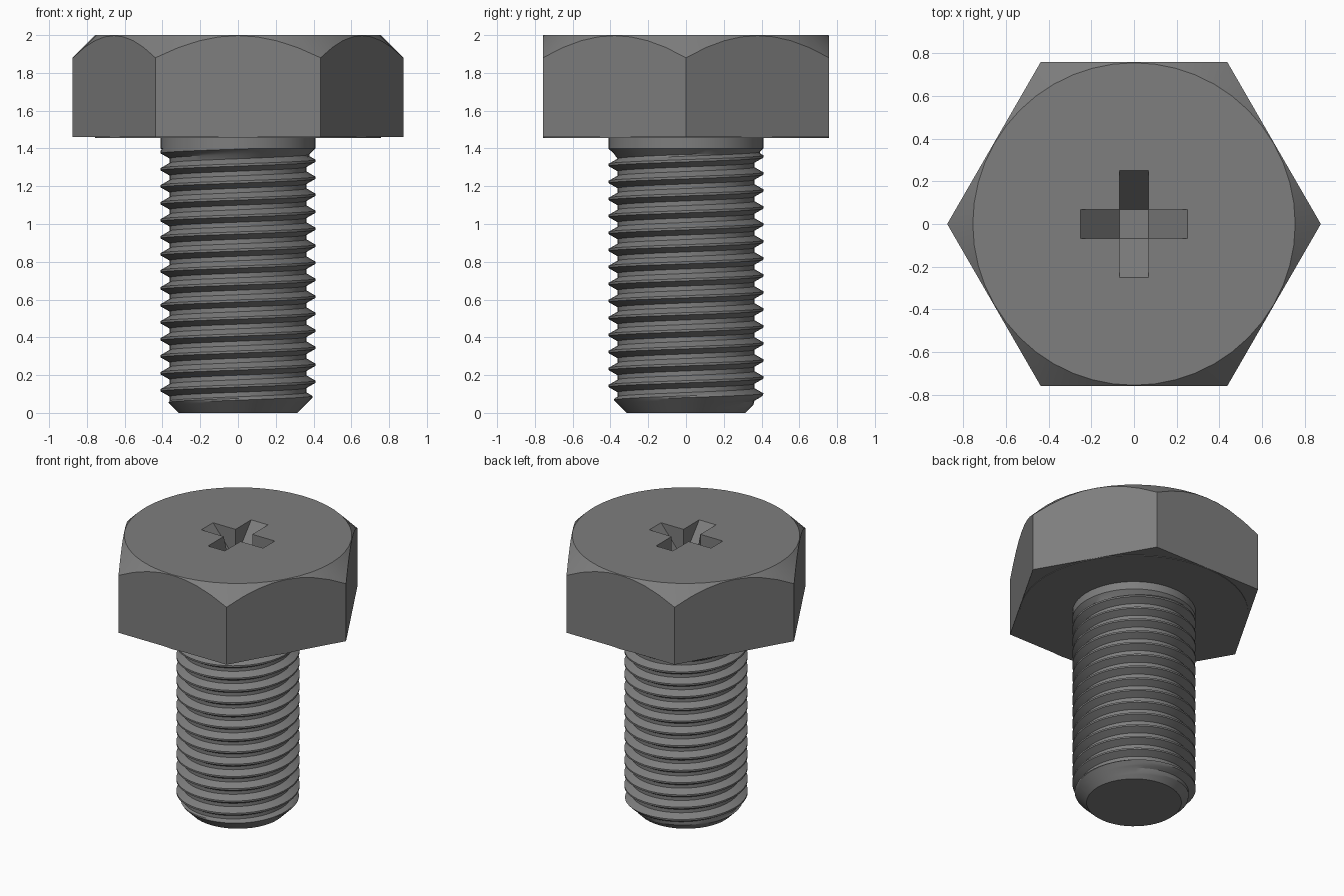
import bpy, bmesh, math
from mathutils import Matrix

if "Cube" in bpy.data.objects:
    bpy.data.objects.remove(bpy.data.objects["Cube"])

SEG = 48
PITCH, R_OUT, R_ROOT = 0.09, 0.41, 0.363
Z_RUNOUT, Z_HEAD, Z_TOP = 1.40, 1.46, 2.0

steel = bpy.data.materials.new("dark_steel")
steel.diffuse_color = (0.21, 0.21, 0.21, 1)
steel.use_nodes = True
steel.node_tree.nodes["Principled BSDF"].inputs["Base Color"].default_value = steel.diffuse_color


def make(name, bm):
    bmesh.ops.recalc_face_normals(bm, faces=bm.faces)
    me = bpy.data.meshes.new(name)
    bm.to_mesh(me)
    bm.free()
    me.materials.append(steel)
    ob = bpy.data.objects.new(name, me)
    bpy.context.collection.objects.link(ob)
    return ob


def cone(name, n, r1, r2, z0, z1):
    bm = bmesh.new()
    bmesh.ops.create_cone(bm, cap_ends=True, segments=n, radius1=r1, radius2=r2, depth=z1 - z0)
    # put a vertex on the +x axis
    v = max(bm.verts, key=lambda q: q.co.x)
    turn = Matrix.Rotation(-math.atan2(v.co.y, v.co.x), 4, 'Z')
    bmesh.ops.transform(bm, matrix=Matrix.Translation((0, 0, (z0 + z1) / 2)) @ turn, verts=bm.verts)
    return make(name, bm)


def boolean(ob, cutter, op):
    mod = ob.modifiers.new("cut", 'BOOLEAN')
    mod.operation, mod.object, mod.solver = op, cutter, 'EXACT'
    bpy.context.view_layer.update()
    dg = bpy.context.evaluated_depsgraph_get()
    me = bpy.data.meshes.new_from_object(ob.evaluated_get(dg))
    ob.modifiers.clear()
    ob.data = me
    bpy.data.objects.remove(cutter)


def smooth(ob):
    bpy.ops.object.select_all(action='DESELECT')
    ob.select_set(True)
    bpy.context.view_layer.objects.active = ob
    bpy.ops.object.shade_smooth_by_angle(angle=math.radians(25))


# Hexagonal head, its corners chamfered by a cone
head = cone("hex_head", 6, 0.875, 0.875, Z_HEAD, Z_TOP + 0.1)
boolean(head, cone("chamfer_cone", SEG, 1.355, 0.755, Z_TOP - 0.6, Z_TOP), 'INTERSECT')

# Cross recess: two crossing wedges whose floors slope to the centre
ARM, DEPTH = 0.068, 0.22
for i in range(2):
    bm = bmesh.new()
    high = 0.25 + 0.05 * (0.25 - ARM) / DEPTH
    outline = [(-high, Z_TOP + 0.05), (-ARM, Z_TOP - DEPTH), (ARM, Z_TOP - DEPTH), (high, Z_TOP + 0.05)]
    face = bm.faces.new([bm.verts.new((x, -ARM, z)) for x, z in outline])
    ext = bmesh.ops.extrude_face_region(bm, geom=[face])
    bmesh.ops.translate(bm, vec=(0, 2 * ARM, 0),
                        verts=[g for g in ext['geom'] if isinstance(g, bmesh.types.BMVert)])
    bm.transform(Matrix.Rotation(i * math.pi / 2, 4, 'Z'))
    boolean(head, make("recess_wedge", bm), 'DIFFERENCE')
smooth(head)

# Thin bearing face under the head
washer = cone("bearing_face", SEG, 0.757, 0.757, 1.456, Z_HEAD + 0.005)
smooth(washer)

# Threaded shank: one pitch of profile (offset from crest, radius), repeated along the helix
CREST, FLANK = 0.006, 0.027
profile = [(-CREST, R_OUT), (CREST, R_OUT)]
profile += [(CREST + FLANK * t, R_OUT + (R_ROOT - R_OUT) * t) for t in (1 / 3, 2 / 3, 1)]
profile += [(PITCH - CREST - FLANK * t, R_OUT + (R_ROOT - R_OUT) * t) for t in (1, 2 / 3, 1 / 3)]
TURNS = 18
rows = [(PITCH * k + dz, r) for k in range(-2, TURNS) for dz, r in profile]


def point(bm, j, row):
    z, r = row
    a = 2 * math.pi * j / SEG
    z = min(max(z + 0.075 + PITCH * j / SEG, 0), Z_RUNOUT)
    r = max(r, R_OUT - 1.0 * (Z_RUNOUT - z))   # run-out below the plain neck
    r = min(r, 0.315 + z)                      # chamfered tip
    return bm.verts.new((r * math.cos(a), r * math.sin(a), z))


bm = bmesh.new()
cols = [[point(bm, j, row) for row in rows] for j in range(SEG + 1)]
for a, b in zip(cols, cols[1:]):
    for k in range(len(rows) - 1):
        bm.faces.new((a[k], b[k], b[k + 1], a[k + 1]))
bmesh.ops.remove_doubles(bm, verts=bm.verts, dist=0.0004)
bmesh.ops.dissolve_degenerate(bm, edges=bm.edges, dist=0.0001)
# plain neck up into the head, then close the tip
top = [e for e in bm.edges if e.is_boundary and all(v.co.z > Z_RUNOUT - 0.001 for v in e.verts)]
ext = bmesh.ops.extrude_edge_only(bm, edges=top)
bmesh.ops.translate(bm, vec=(0, 0, Z_HEAD + 0.003 - Z_RUNOUT),
                    verts=[g for g in ext['geom'] if isinstance(g, bmesh.types.BMVert)])
bmesh.ops.holes_fill(bm, edges=[e for e in bm.edges if e.is_boundary], sides=0)
shank = make("threaded_shank", bm)
smooth(shank)
